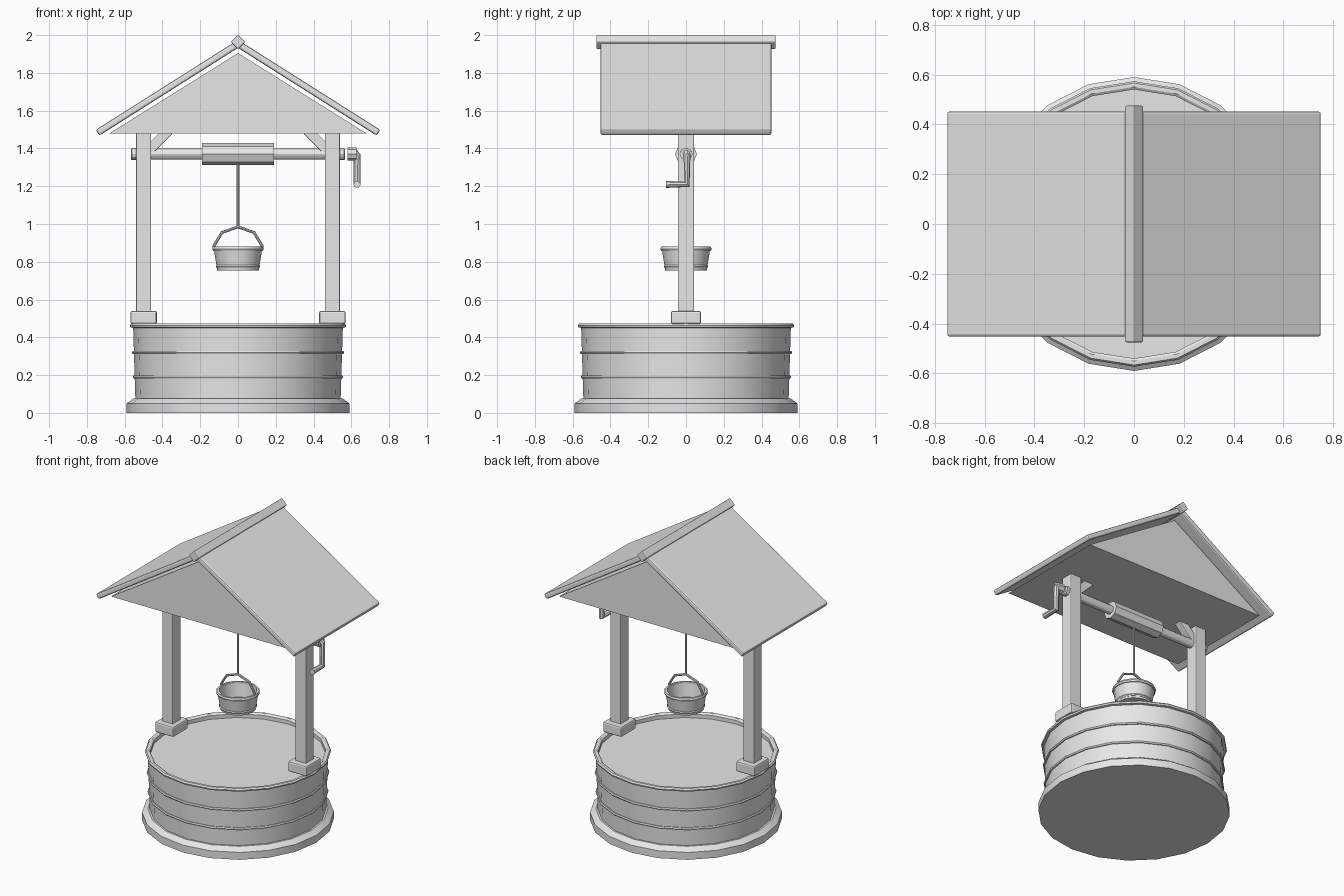
import bpy, bmesh, math
from mathutils import Matrix, Vector

cube = bpy.data.objects.get("Cube")
if cube:
    bpy.data.objects.remove(cube, do_unlink=True)

grey = bpy.data.materials.new("plain_grey")
grey.use_nodes = True
COLOUR = (0.8, 0.8, 0.8, 1)
grey.diffuse_color = COLOUR
grey.node_tree.nodes["Principled BSDF"].inputs["Base Color"].default_value = COLOUR


def add(name, bm, smooth=True, bevel=0):
    """Turn a bmesh into a finished object."""
    bmesh.ops.recalc_face_normals(bm, faces=bm.faces)
    mesh = bpy.data.meshes.new(name)
    bm.to_mesh(mesh)
    bm.free()
    mesh.materials.append(grey)
    ob = bpy.data.objects.new(name, mesh)
    bpy.context.collection.objects.link(ob)
    if bevel:
        mod = ob.modifiers.new("soft_edges", "BEVEL")
        mod.width, mod.segments = bevel, 2
    if smooth:
        bpy.ops.object.select_all(action="DESELECT")
        ob.select_set(True)
        bpy.context.view_layer.objects.active = ob
        bpy.ops.object.shade_smooth_by_angle(angle=math.radians(30))
    return ob


def box(name, centre, size, tilt=0, bevel=0.008):
    """Bevelled box, tilted around the y axis."""
    bm = bmesh.new()
    bmesh.ops.create_cube(bm, size=1)
    m = Matrix.Translation(centre) @ Matrix.Rotation(tilt, 4, "Y") @ Matrix.Diagonal((*size, 1))
    bm.transform(m)
    return add(name, bm, False, bevel)


def lathe(name, profile, sides, closed=False, place=Matrix(), smooth=True):
    """Spin (radius, height) points around z; radius 0 ends become caps."""
    bm = bmesh.new()
    verts = [bm.verts.new((r, 0, z)) for r, z in profile]
    pairs = list(zip(verts, verts[1:]))
    if closed:
        pairs.append((verts[-1], verts[0]))
    edges = [bm.edges.new(p) for p in pairs]
    bmesh.ops.spin(bm, geom=verts + edges, cent=(0, 0, 0), axis=(0, 0, 1),
                   angle=math.tau, steps=sides, use_duplicate=False)
    bmesh.ops.remove_doubles(bm, verts=bm.verts, dist=0.0005)
    bm.transform(place)
    return add(name, bm, smooth)


def hoop(name, radius, z, sides, half=0.008):
    """Thin band around a round wall."""
    return lathe(name, [(radius - 0.02, z - half), (radius - 0.004, z - half), (radius, z),
                        (radius - 0.004, z + half), (radius - 0.02, z + half)], sides, True)


def sweep(name, points, radius, resolution=2):
    """Round bar along a polyline."""
    curve = bpy.data.curves.new(name, "CURVE")
    curve.dimensions = "3D"
    curve.bevel_depth, curve.bevel_resolution, curve.use_fill_caps = radius, resolution, True
    spline = curve.splines.new("POLY")
    spline.points.add(len(points) - 1)
    for p, co in zip(spline.points, points):
        p.co = (*co, 1)
    temp = bpy.data.objects.new(name + "_path", curve)
    bm = bmesh.new()
    bpy.context.collection.objects.link(temp)
    deps = bpy.context.evaluated_depsgraph_get()
    bm.from_mesh(temp.evaluated_get(deps).to_mesh())
    bpy.data.objects.remove(temp, do_unlink=True)
    return add(name, bm)


# Well wall, with its foot, rim and the surface just inside
SIDES = 20
lathe("well_foot", [(0, 0), (0.59, 0), (0.59, 0.05), (0.555, 0.075), (0.5, 0.075)], SIDES)
lathe("well_wall", [(0.543, 0.06), (0.555, 0.45), (0.57, 0.453), (0.573, 0.463), (0.566, 0.472),
                    (0.55, 0.472), (0.54, 0.465), (0.54, 0.42)], SIDES)
lathe("well_surface", [(0, 0.44), (0.543, 0.44)], SIDES)
for i, z in enumerate((0.19, 0.32)):
    hoop(f"well_band_{i}", 0.557 + 0.005 * i, z, SIDES)

# Posts, their feet and the braces under the roof
for side, s in (("left", 1), ("right", -1)):
    box(f"{side}_post", (0.5 * s, 0, 1.01), (0.08, 0.085, 0.95), bevel=0.005)
    box(f"{side}_post_foot", (0.5 * s, 0, 0.505), (0.14, 0.16, 0.07), bevel=0.01)
    box(f"{side}_brace", (0.425 * s, 0, 1.4375), (0.053, 0.05, 0.17), -s * math.pi / 4, 0.004)

# Roof: closed gable, two floating slabs, ridge beam
bm = bmesh.new()
tri = bm.faces.new([bm.verts.new(c) for c in ((-0.68, -0.39, 1.48), (0.68, -0.39, 1.48), (0, -0.39, 1.905))])
ext = bmesh.ops.extrude_face_region(bm, geom=[tri])
bmesh.ops.translate(bm, vec=(0, 0.78, 0), verts=[v for v in ext["geom"] if isinstance(v, bmesh.types.BMVert)])
if tri.is_valid is False or len(bm.faces) < 5:
    bmesh.ops.holes_fill(bm, edges=bm.edges)
add("roof_gable", bm, False)
slope = math.atan2(0.465, 0.735)
for side, s in (("left", 1), ("right", -1)):
    box(f"{side}_roof_slab", (0.374 * s, 0, 1.717), (0.875, 0.905, 0.036), slope * s, 0.01)
box("ridge_beam", (0, 0, 1.963), (0.054, 0.95, 0.054), math.pi / 4, 0.006)

# Axle, end collars and winding drum, all lying along x
along_x = Matrix.Translation((0, 0, 1.37)) @ Matrix.Rotation(math.pi / 2, 4, "Y")
lathe("axle", [(0, -0.55), (0.029, -0.55), (0.029, 0.55), (0, 0.55)], 12, place=along_x)
for side, s in (("left", 1), ("right", -1)):
    lathe(f"{side}_axle_collar", [(0, 0.53 * s), (0.032, 0.53 * s), (0.032, 0.56 * s),
                                  (0.027, 0.567 * s), (0, 0.567 * s)], 12, place=along_x)
lathe("winding_drum", [(0, -0.19), (0.058, -0.19), (0.058, 0.19), (0, 0.19)], 8, place=along_x, smooth=False)

# Crank
lathe("crank_hub", [(0, 0.58), (0.034, 0.58), (0.034, 0.627), (0, 0.627)], 8, place=along_x, smooth=False)
sweep("crank_handle", [(0.6, 0, 1.37), (0.615, 0, 1.385), (0.63, 0.005, 1.365),
                       (0.63, 0.005, 1.21), (0.63, -0.105, 1.21)], 0.019)

# Rope and bucket
sweep("rope", [(0, 0, 0.985), (0, 0, 1.33)], 0.007)
arc = [(-0.127, 0.87), (-0.127, 0.885), (-0.085, 0.955), (0, 0.985),
       (0.085, 0.955), (0.127, 0.885), (0.127, 0.87)]
sweep("bucket_handle", [(x, 0, z) for x, z in arc], 0.008)
lathe("bucket", [(0, 0.755), (0.11, 0.755), (0.13, 0.88), (0.118, 0.88), (0.1, 0.77), (0, 0.77)], 16)
hoop("bucket_top_band", 0.136, 0.868, 16, 0.01)
hoop("bucket_bottom_band", 0.118, 0.775, 16)
